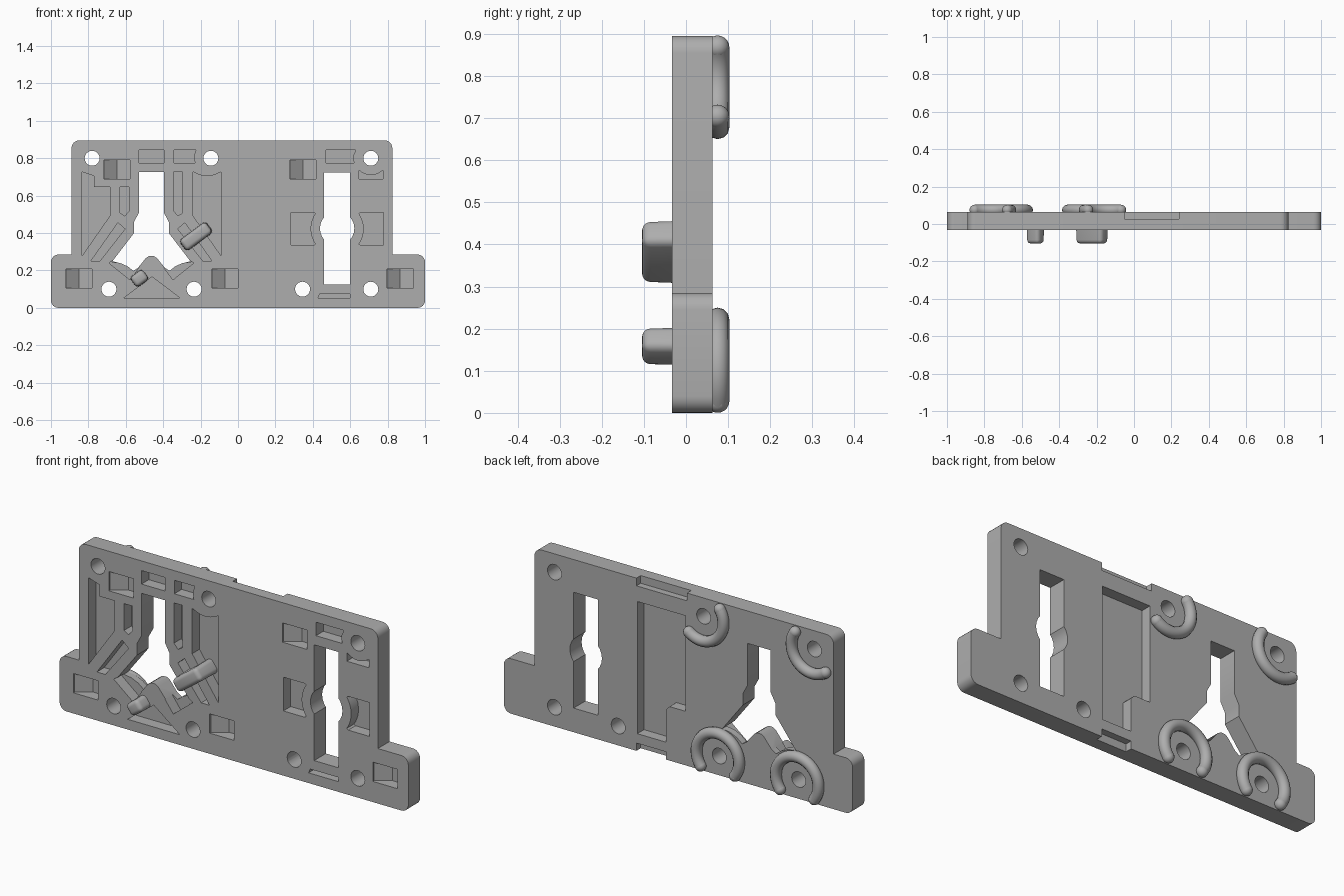
import bpy, bmesh
from math import sin, cos, radians
from mathutils import Matrix

if "Cube" in bpy.data.objects:
    bpy.data.objects.remove(bpy.data.objects["Cube"])

FRONT, BACK = -0.033, 0.063
AXIS = -0.463          # mirror line of the left-hand cutouts

grey = bpy.data.materials.new("plain grey")
grey.use_nodes = True
colour = (0.42, 0.42, 0.42, 1)
grey.diffuse_color = colour
grey.node_tree.nodes["Principled BSDF"].inputs["Base Color"].default_value = colour


def finish(name, bm):
    bmesh.ops.recalc_face_normals(bm, faces=bm.faces)
    mesh = bpy.data.meshes.new(name)
    bm.to_mesh(mesh)
    bm.free()
    mesh.materials.append(grey)
    ob = bpy.data.objects.new(name, mesh)
    bpy.context.collection.objects.link(ob)
    return ob


def prism(name, pts, lo, hi, upright=False):
    """Closed solid: outline in x, z pushed along y, or in x, y pushed along z."""
    bm = bmesh.new()
    ends = [[bm.verts.new((a, b, d) if upright else (a, d, b)) for a, b in pts]
            for d in (lo, hi)]
    for loop in ends:
        bm.faces.new(loop)
    for i in range(len(pts)):
        bm.faces.new((ends[0][i - 1], ends[0][i], ends[1][i], ends[1][i - 1]))
    ob = finish(name, bm)
    return ob


def arc(x, z, r, a, b, n=16):
    return [(x + r * cos(radians(a + (b - a) * i / n)),
             z + r * sin(radians(a + (b - a) * i / n))) for i in range(n + 1)]


def rect(x0, x1, z0, z1):
    return [(x0, z0), (x1, z0), (x1, z1), (x0, z1)]


def flip(pts, axis=AXIS):
    return [(2 * axis - x, z) for x, z in pts]


def activate(ob):
    bpy.ops.object.select_all(action='DESELECT')
    ob.select_set(True)
    bpy.context.view_layer.objects.active = ob


def cut(cutter):
    activate(plate)
    mod = plate.modifiers.new("cut", 'BOOLEAN')
    mod.operation, mod.solver, mod.object = 'DIFFERENCE', 'EXACT', cutter
    bpy.ops.object.modifier_apply(modifier=mod.name)
    bpy.data.objects.remove(cutter)


def through(pts):
    cut(prism("cutter", pts, FRONT - 0.05, BACK + 0.05))


def pocket(pts, depth=0.06):
    cut(prism("cutter", pts, FRONT - 0.05, FRONT + depth))


def back_pocket(pts, depth):
    cut(prism("cutter", pts, BACK - depth, BACK + 0.05))


# Plate with rounded outer corners and a step on both sides
r = 0.04
outline = (arc(-1 + r, r, r, 180, 270, 6) + arc(1 - r, r, r, 270, 360, 6)
           + arc(1 - r, 0.285 - r, r, 0, 90, 6) + [(0.825, 0.285)]
           + arc(0.825 - r, 0.895 - r, r, 0, 90, 6)
           + arc(-0.89 + r, 0.895 - r, r, 90, 180, 6)
           + [(-0.89, 0.285)] + arc(-1 + r, 0.285 - r, r, 90, 180, 6))
plate = prism("plate", outline, FRONT, BACK)

# Round screw holes
ringed = [(-0.78, 0.8), (-0.145, 0.8), (-0.69, 0.1), (-0.235, 0.1)]
for x, z in ringed + [(0.71, 0.8), (0.345, 0.1), (0.71, 0.1)]:
    through(arc(x, z, 0.04, 0, 345, 23))

# Right slot with a round widening
through(rect(0.46, 0.6, 0.125, 0.725))
through(arc(0.53, 0.425, 0.092, 0, 345, 23))

# Left forked opening
half = [(-0.53, 0.727), (-0.53, 0.508), (-0.556, 0.46), (-0.556, 0.40), (-0.674, 0.246),
        (-0.63, 0.24), (-0.59, 0.222), (-0.56, 0.198), (-0.535, 0.214), (-0.492, 0.267),
        (-0.475, 0.278)]
through(half + flip(half)[::-1])

# Shallow foot pockets and the slots either side of the fork
foot = [(-0.69, 0.24), (-0.674, 0.25), (-0.62, 0.26), (-0.55, 0.22), (-0.53, 0.215), (-0.578, 0.15)]
inner_slot = [(-0.63, 0.647), (-0.582, 0.647), (-0.582, 0.519), (-0.605, 0.492), (-0.63, 0.508)]
tall_slot = [(x, 0.727 if z > 0.6 else z) for x, z in flip(inner_slot)]
slant_slot = [(-0.786, 0.251), (-0.738, 0.251), (-0.604, 0.422), (-0.642, 0.455)]
wing = [(-0.834, 0.727), (-0.77, 0.706), (-0.77, 0.647), (-0.685, 0.647),
        (-0.685, 0.492), (-0.834, 0.278)]
right_wing = ([(-0.24, 0.492), (-0.09, 0.278), (-0.09, 0.727)]
              + arc(-0.165, 0.83, 0.125, -60, -120, 8) + [(-0.24, 0.727)])
for shape in (foot, flip(foot), inner_slot, tall_slot, slant_slot, flip(slant_slot), wing, right_wing):
    pocket(shape)

# Pockets along the top and bottom edges
pocket(rect(-0.53, -0.395, 0.775, 0.845))
pocket([(-0.342, 0.775), (-0.23, 0.775), (-0.236, 0.81), (-0.225, 0.845), (-0.342, 0.845)])
pocket([(0.47, 0.775), (0.62, 0.775), (0.615, 0.81), (0.63, 0.845), (0.47, 0.845)])
pocket([(0.647, 0.69), (0.775, 0.69), (0.775, 0.735)]
       + arc(0.711, 0.8, 0.09, -50, -130, 8) + [(0.647, 0.735)])
pocket([(0.428, 0.053), (0.6, 0.053), (0.6, 0.075), (0.437, 0.075)])
pocket([(-0.61, 0.053), (-0.31, 0.053), (-0.46, 0.166)])

# Side pockets following the round widening
side = ([(0.283, 0.335), (0.405, 0.335)] + arc(0.53, 0.423, 0.142, 215, 145, 10)
        + [(0.405, 0.51), (0.283, 0.51)])
pocket(side)
pocket(flip(side, 0.53))

# Square clip pockets, left half ramped
for x, z in [(-0.717, 0.69), (0.278, 0.69), (-0.92, 0.107), (-0.14, 0.107), (0.797, 0.107)]:
    ramp = [(x, FRONT - 0.02), (x, FRONT + 0.01), (x + 0.07, FRONT + 0.06),
            (x + 0.14, FRONT + 0.06), (x + 0.14, FRONT - 0.02)]
    cut(prism("cutter", ramp, z, z + 0.1, upright=True))

# Recessed panel and edge notches on the back
back_pocket([(0.07, 0.09), (0.235, 0.09), (0.235, 0.775), (-0.04, 0.775), (-0.04, 0.28),
             (0.05, 0.28), (0.07, 0.26)], 0.055)
back_pocket(rect(-0.05, 0.24, 0.855, 1), 0.035)
back_pocket(rect(0.07, 0.24, -0.1, 0.04), 0.035)

activate(plate)
bpy.ops.object.shade_smooth_by_angle(angle=radians(30))


# Open round-ended rings around the four left holes, on the back
def ring(name, x, z, a, b):
    curve = bpy.data.curves.new(name, 'CURVE')
    curve.dimensions = '3D'
    curve.bevel_depth, curve.bevel_resolution = 0.028, 4
    path = arc(x, z, 0.122, a, b, 36)
    line = curve.splines.new('POLY')
    line.points.add(len(path) - 1)
    for p, (px, pz) in zip(line.points, path):
        p.co = (px, BACK + 0.012, pz, 1)
    ob = bpy.data.objects.new(name, curve)
    bpy.context.collection.objects.link(ob)
    activate(ob)
    bpy.ops.object.convert(target='MESH')
    ob = bpy.context.object
    bm = bmesh.new()
    bm.from_mesh(ob.data)
    for px, pz in (path[0], path[-1]):
        bmesh.ops.create_uvsphere(bm, u_segments=16, v_segments=10, radius=0.028,
                                  matrix=Matrix.Translation((px, BACK + 0.012, pz)))
    bm.to_mesh(ob.data)
    bm.free()
    ob.data.materials.clear()
    ob.data.materials.append(grey)
    bpy.ops.object.shade_smooth_by_angle(angle=radians(50))


spans = [(-126, 33), (146, 308), (-36, 216), (-36, 216)]
names = ["upper_right_ring", "upper_middle_ring", "lower_right_ring", "lower_middle_ring"]
for name, (x, z), (a, b) in zip(names, ringed, spans):
    ring(name, x, z, a, b)


# Rounded slanted pegs on the front
def peg(name, x, z, length, width):
    bm = bmesh.new()
    bmesh.ops.create_cube(bm, size=1)
    bmesh.ops.scale(bm, vec=(length, 0.135, width), verts=bm.verts)
    for v in bm.verts:                      # slight taper towards the tip
        if v.co.y < 0:
            v.co.x *= 0.95
            v.co.z *= 0.92
    edges = [e for e in bm.edges if min(v.co.y for v in e.verts) < 0]
    bmesh.ops.bevel(bm, geom=edges, offset=0.02, segments=4, profile=0.5, affect='EDGES')
    ob = finish(name, bm)
    ob.location = (x, -0.037, z)
    ob.rotation_euler = (0, radians(-36.5), 0)
    activate(ob)
    bpy.ops.object.shade_smooth_by_angle(angle=radians(40))


peg("large_peg", -0.225, 0.382, 0.18, 0.075)
peg("small_peg", -0.527, 0.158, 0.085, 0.07)
